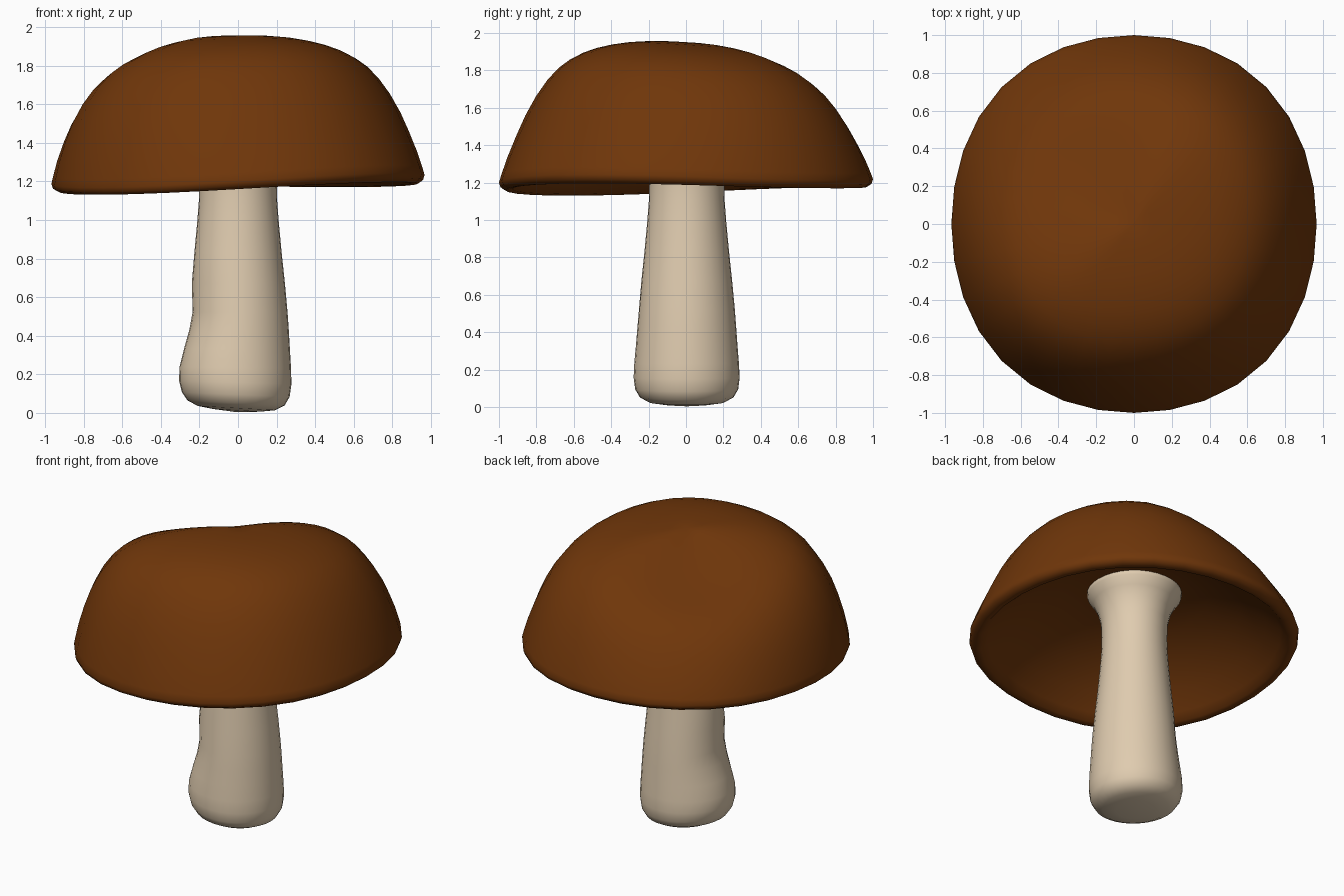
import bpy, bmesh
from math import sin, cos, pi, exp, radians

if "Cube" in bpy.data.objects:
    bpy.data.objects.remove(bpy.data.objects["Cube"])

SEG = 32


def lathe(name, profile, place, color):
    """Revolve (radius, z) points, each vertex bent by place(r, z, angle, index)."""
    bm = bmesh.new()
    rings = []
    for i, (r, z) in enumerate(profile):
        n = 1 if r == 0 else SEG
        rings.append([bm.verts.new(place(r, z, 2 * pi * k / SEG, i)) for k in range(n)])
    for a, b in zip(rings, rings[1:]):
        for k in range(SEG):
            j = (k + 1) % SEG
            quad = [a[k % len(a)], a[j % len(a)], b[j % len(b)], b[k % len(b)]]
            bm.faces.new(list(dict.fromkeys(quad)))
    bmesh.ops.recalc_face_normals(bm, faces=bm.faces)
    for f in bm.faces:
        f.smooth = True
    mesh = bpy.data.meshes.new(name)
    bm.to_mesh(mesh)
    bm.free()
    mat = bpy.data.materials.new(name + "_colour")
    mat.diffuse_color = (*color, 1)
    mat.use_nodes = True
    mat.node_tree.nodes["Principled BSDF"].inputs["Base Color"].default_value = mat.diffuse_color
    mesh.materials.append(mat)
    ob = bpy.data.objects.new(name, mesh)
    bpy.context.collection.objects.link(ob)
    return ob


def lobe(a, degrees):
    """Smooth bump that is 1 at the given direction and 0 on the far side."""
    return max(0, cos(a - radians(degrees))) ** 2


# Cap: dome outside, rolled rim, deep hollow underside
dome = [(0, 1.95), (.1, 1.95), (.2, 1.945), (.3, 1.934), (.39, 1.917), (.47, 1.895),
        (.54, 1.868), (.61, 1.83), (.67, 1.785), (.73, 1.722), (.79, 1.64),
        (.85, 1.54), (.9, 1.44), (.95, 1.335), (.985, 1.25), (1, 1.21)]
under = [(.992, 1.185), (.965, 1.168), (.93, 1.172), (.89, 1.21), (.8, 1.295),
         (.65, 1.4), (.45, 1.49), (.28, 1.53), (0, 1.55)]


def cap_place(r, z, a, i):
    top = i < len(dome)
    # slightly squared outline, fuller front left and back right shoulders
    k = r * (1 + .025 * sin(2 * a) ** 2)
    if top and 0 < r < 1:
        k *= 1 + sin(pi * r * r) * (.08 * lobe(a, 205) + .055 * lobe(a, 40))
    x, y = .967 * k * cos(a), k * sin(a)
    # wavy rim, fading towards the top and middle
    wave = .023 * cos(a - radians(45)) + .01 * cos(a - radians(315)) - .02 * sin(2 * a)
    z2 = z + wave * r ** 4
    if top:
        # crown leans forward and is flattened at the back left
        z2 += (z - 1.2) / .75 * (.012 * x - .06 * y)
        if 0 < r < 1:
            z2 -= .15 * lobe(a, 137) * sin(pi * r) ** 1.3
    return x, y, z2


lathe("mushroom_cap", dome + under, cap_place, (.16, .037, .003))

# Stem: rounded foot with a bulge on the left, flaring under the cap
stem = [(0, .005), (.12, .01), (.2, .022), (.25, .05), (.275, .095), (.283, .16),
        (.279, .24), (.271, .34), (.264, .44), (.257, .53), (.243, .68), (.226, .84),
        (.211, 1.0), (.202, 1.12), (.2, 1.22), (.204, 1.32), (.222, 1.4), (.25, 1.46),
        (.285, 1.51), (.29, 1.55), (0, 1.57)]


def stem_place(r, z, a, i):
    side = lobe(a, 195)
    bulge = .022 * side * exp(-((z - .22) / .13) ** 2)
    pinch = .024 * side * exp(-((z - .52) / .12) ** 2)
    k = (r + bulge - pinch) if r > .2 else r
    x, y = k * cos(a), k * sin(a)
    x -= .008 * exp(-(z / .3) ** 2)
    foot = max(0, 1 - z / .3) * (.01 - .06 * x) if r > 0 else .006
    return x, y + .004, max(0, z + foot - .007)


lathe("mushroom_stem", stem, stem_place, (.74, .6, .43))
